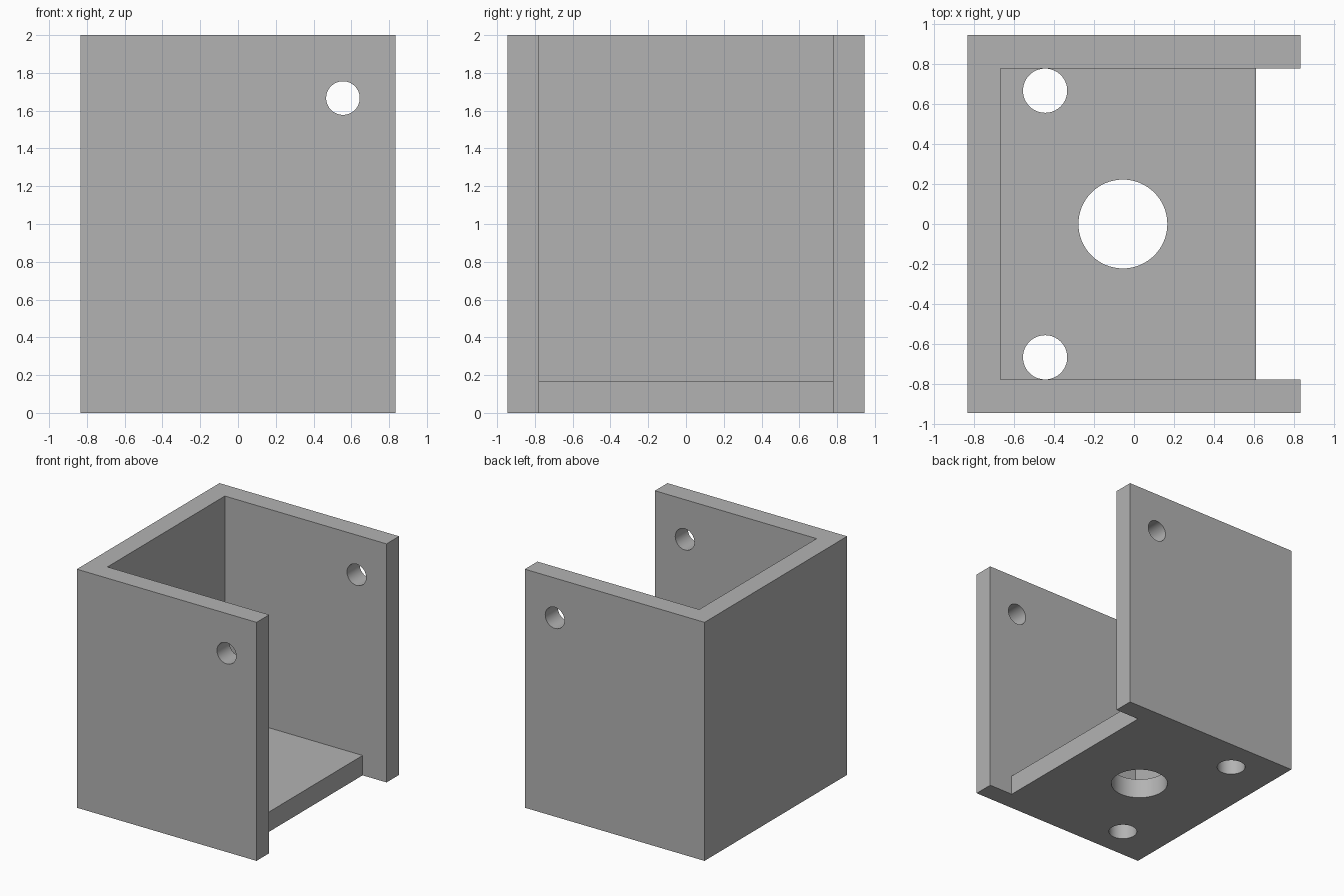
import bpy, bmesh, math
from mathutils import Matrix, Vector

if "Cube" in bpy.data.objects:
    bpy.data.objects.remove(bpy.data.objects["Cube"], do_unlink=True)

U = 1 / 9                            # design unit
LX, LY, H = 7.5 * U, 8.5 * U, 2.0    # half width, half depth, height
T = 1.5 * U                          # wall thickness
FLOOR_END = LX - 2 * U               # open edge of the floor

grey = bpy.data.materials.new("plain grey")
grey.use_nodes = True
colour = (0.45, 0.45, 0.45, 1)
grey.diffuse_color = colour
grey.node_tree.nodes["Principled BSDF"].inputs["Base Color"].default_value = colour


def make_object(name, bm):
    bmesh.ops.recalc_face_normals(bm, faces=bm.faces)
    mesh = bpy.data.meshes.new(name)
    bm.to_mesh(mesh)
    bm.free()
    mesh.materials.append(grey)
    obj = bpy.data.objects.new(name, mesh)
    bpy.context.collection.objects.link(obj)
    return obj


def prism(name, profile, half_depth):
    """Extrude an x-z outline along y, centred on y = 0."""
    bm = bmesh.new()
    face = bm.faces.new([bm.verts.new((x, -half_depth, z)) for x, z in profile])
    new = bmesh.ops.extrude_face_region(bm, geom=[face])["geom"]
    verts = [g for g in new if isinstance(g, bmesh.types.BMVert)]
    bmesh.ops.translate(bm, verts=verts, vec=(0, 2 * half_depth, 0))
    return make_object(name, bm)


def drill(name, centre, radius, length, along_y=False):
    """Round cutter along z, or along y."""
    turn = Matrix.Rotation(math.pi / 2, 4, "X") if along_y else Matrix()
    bm = bmesh.new()
    bmesh.ops.create_cone(bm, cap_ends=True, segments=64, radius1=radius,
                          radius2=radius, depth=length,
                          matrix=Matrix.Translation(Vector(centre)) @ turn)
    return make_object(name, bm)


# Solid block
bracket = prism("bracket", [(-LX, 0), (LX, 0), (LX, H), (-LX, H)], LY)

# Cavity with open top and side, stepping down past the floor edge
far = LX + 0.3
cutters = [prism("cavity_cutter",
                 [(T - LX, T), (FLOOR_END, T), (FLOOR_END, -0.3),
                  (far, -0.3), (far, H + 0.3), (T - LX, H + 0.3)], LY - T)]

# Floor holes: one large, two small beside the walls
cutters.append(drill("centre_hole_cutter", (-U / 2, 0, T / 2), 2 * U, 0.6))
for side in (-1, 1):
    cutters.append(drill("floor_hole_cutter", (-4 * U, side * 6 * U, T / 2), 0.995 * U, 0.6))

# Pin hole through both side walls
cutters.append(drill("pin_hole_cutter", (5 * U, 0, 15 * U), 0.8 * U, 3, along_y=True))

bpy.ops.object.select_all(action="DESELECT")
bpy.context.view_layer.objects.active = bracket
bracket.select_set(True)
for cutter in cutters:
    cut = bracket.modifiers.new("cut", "BOOLEAN")
    cut.operation, cut.solver, cut.object = "DIFFERENCE", "EXACT", cutter
    bpy.ops.object.modifier_apply(modifier=cut.name)
    bpy.data.objects.remove(cutter, do_unlink=True)
bpy.ops.object.shade_smooth_by_angle(angle=math.radians(30))
